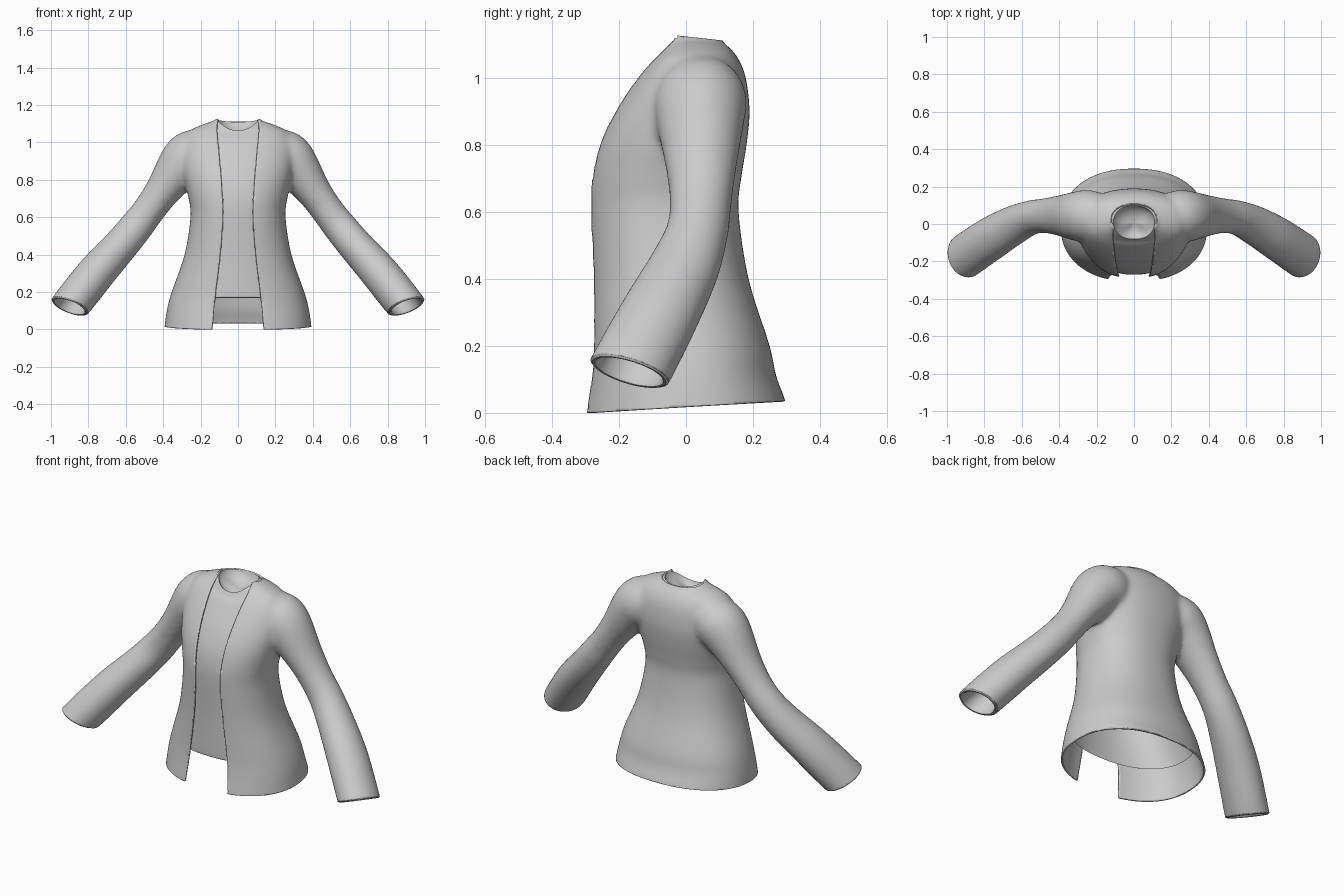
import bpy, bmesh, math
from mathutils import Vector

if "Cube" in bpy.data.objects:
    bpy.data.objects.remove(bpy.data.objects["Cube"])

cloth = bpy.data.materials.new("light_grey_cloth")
cloth.diffuse_color = (0.6, 0.6, 0.6, 1)
cloth.use_nodes = True
cloth.node_tree.nodes["Principled BSDF"].inputs["Base Color"].default_value = cloth.diffuse_color

N = 2.25  # squareness of the torso sections

# z front, z side, z back, half width, y front, y back, half opening
TORSO = [
    (0.00, 0.022, 0.035, 0.392, -0.309, 0.297, 0.140),
    (0.10, 0.11, 0.11, 0.379, -0.293, 0.269, 0.130),
    (0.20, 0.20, 0.20, 0.355, -0.285, 0.250, 0.120),
    (0.40, 0.40, 0.40, 0.286, -0.284, 0.187, 0.096),
    (0.60, 0.60, 0.60, 0.254, -0.291, 0.157, 0.081),
    (0.70, 0.70, 0.70, 0.264, -0.287, 0.165, 0.084),
    (0.79, 0.79, 0.80, 0.285, -0.267, 0.181, 0.089),
    (0.88, 0.88, 0.90, 0.303, -0.228, 0.190, 0.096),
    (0.97, 0.98, 1.00, 0.303, -0.172, 0.179, 0.104),
    (1.02, 1.060, 1.057, 0.260, -0.132, 0.157, 0.108),
    (1.045, 1.096, 1.09, 0.190, -0.108, 0.131, 0.110),
    (1.064, 1.124, 1.113, 0.117, -0.088, 0.106, 0.112),
]

# centre x, y, z, radius across, radius front to back
SLEEVE = [
    (0.16, 0.045, 0.96, 0.105, 0.115),
    (0.225, 0.044, 0.938, 0.135, 0.136),
    (0.288, 0.042, 0.895, 0.133, 0.136),
    (0.40, 0.045, 0.745, 0.096, 0.108),
    (0.475, 0.044, 0.64, 0.087, 0.094),
    (0.55, 0.034, 0.542, 0.091, 0.093),
    (0.64, -0.005, 0.435, 0.095, 0.106),
    (0.76, -0.075, 0.30, 0.103, 0.118),
    (0.898, -0.168, 0.126, 0.106, 0.124),
]
CUFF_DIR = Vector((0.4, -0.32, -1)).normalized()
HEM_TILT, NECK_TILT = 0.06, -0.11


def smooth_rows(rows, steps):
    """Catmull-Rom interpolation of a list of stations."""
    out = []
    for i in range(len(rows) - 1):
        a, b = rows[max(i - 1, 0)], rows[i]
        c, d = rows[i + 1], rows[min(i + 2, len(rows) - 1)]
        for s in range(steps):
            t = s / steps
            out.append(tuple(
                0.5 * (2*q + (r - p)*t + (2*p - 5*q + 4*r - u)*t*t + (3*q - p - 3*r + u)*t**3)
                for p, q, r, u in zip(a, b, c, d)))
    out.append(rows[-1])
    return out


def spow(v, e):
    return math.copysign(abs(v) ** e, v)


def torso_ring(row, n):
    zf, zs, zb, a, yf, yb, _ = row
    ring = []
    for j in range(n):
        s, c = math.sin(2 * math.pi * j / n), math.cos(2 * math.pi * j / n)
        z = zs + ((zf if c > 0 else zb) - zs) * c * c
        ring.append((a * spow(s, 2/N), (yf + yb)/2 - (yb - yf)/2 * spow(c, 2/N), z))
    return ring


def activate(ob):
    bpy.ops.object.select_all(action='DESELECT')
    ob.select_set(True)
    bpy.context.view_layer.objects.active = ob


def loft(name, rings, cap_first=False, cap_last=False):
    n, verts, faces = len(rings[0]), [p for r in rings for p in r], []
    for i in range(len(rings) - 1):
        for j in range(n):
            k = (j + 1) % n
            faces.append((i*n + j, i*n + k, (i + 1)*n + k, (i + 1)*n + j))
    if cap_first:
        faces.append(tuple(reversed(range(n))))
    if cap_last:
        faces.append(tuple(range((len(rings) - 1)*n, len(rings)*n)))
    me = bpy.data.meshes.new(name)
    me.from_pydata(verts, [], faces)
    me.materials.append(cloth)
    ob = bpy.data.objects.new(name, me)
    bpy.context.collection.objects.link(ob)
    activate(ob)
    bpy.ops.object.shade_smooth_by_angle(angle=math.radians(40))
    return ob


def tube(name, stations, side, cap_first=True):
    rings = []
    for c, t, ru, rv in stations:
        v = Vector((0, 1, 0))
        v = (v - t * v.dot(t)).normalized()
        u = v.cross(t)
        ring = []
        for j in range(40):
            ang = side * 2 * math.pi * j / 40
            p = c + u * (ru * math.cos(ang)) + v * (rv * math.sin(ang))
            ring.append((p.x * side, p.y, p.z))
        rings.append(ring)
    return loft(name, rings, cap_first, True)


# Sleeve stations, their end turning to the slanted cuff
arm = []
rows = smooth_rows(SLEEVE, 6)
cen = [Vector(r[:3]) for r in rows]
for i, r in enumerate(rows):
    t = (cen[min(i + 1, len(cen) - 1)] - cen[max(i - 1, 0)]).normalized()
    t = t.lerp(CUFF_DIR, max(0, (i - len(rows) + 6) / 5)).normalized()
    arm.append((cen[i], t, r[3], r[4]))
axis = (cen[-1] - cen[-4]).normalized()
cuff, _, cuff_u, cuff_v = arm[-1]
overrun = [(cuff + axis * 0.04, CUFF_DIR, cuff_u, cuff_v)]
lip = [(cuff + axis * d, CUFF_DIR, cuff_u - cut, cuff_v - cut) for d, cut in
       ((-0.012, 0.006), (0.001, 0.004), (0.006, 0.009), (0.005, 0.017),
        (-0.006, 0.024), (-0.10, 0.028), (-0.2, 0.034))]

# Jacket: solid torso and sleeves fused into one smooth skin
below = (-0.07, -0.06, -0.06, 0.402, -0.318, 0.315, 0.14)
above = (1.11, 1.17, 1.16, 0.114, -0.086, 0.104, 0.112)
jacket = loft("jacket", [torso_ring(r, 96) for r in smooth_rows([below] + TORSO + [above], 6)],
              True, True)
parts = [tube("sleeve", arm + overrun, s) for s in (1, -1)]
activate(jacket)
for p in parts:
    p.select_set(True)
bpy.ops.object.join()
mod = jacket.modifiers.new("fuse", 'REMESH')
mod.mode, mod.voxel_size = 'VOXEL', 0.0105
bpy.ops.object.modifier_apply(modifier="fuse")
mod = jacket.modifiers.new("soften", 'SMOOTH')
mod.factor, mod.iterations = 0.5, 22
bpy.ops.object.modifier_apply(modifier="soften")

# Cut the hem, neck and cuffs, then open the front between the lapels
LAPEL = smooth_rows(TORSO, 6)


def opening(z):
    for a, b in zip(LAPEL, LAPEL[1:]):
        if z < b[0]:
            f = max(0, (z - a[0]) / (b[0] - a[0]))
            return a[6] + (b[6] - a[6]) * f
    return LAPEL[-1][6]


bm = bmesh.new()
bm.from_mesh(jacket.data)


def slice_off(co, no, keep):
    faces = [f for f in bm.faces if keep(f.calc_center_median())]
    geom = faces + list({e for f in faces for e in f.edges}) + list({v for f in faces for v in f.verts})
    bmesh.ops.bisect_plane(bm, geom=geom, plane_co=co, plane_no=no, clear_outer=True)


slice_off((0, 0, 0.018), (0, HEM_TILT, -1), lambda c: abs(c.x) < 0.45 and c.z < 0.2)
slice_off((0, 0, 1.124), (0, -NECK_TILT, 1), lambda c: c.z > 0.9)
for s in (1, -1):
    slice_off((cuff.x * s, cuff.y, cuff.z), (CUFF_DIR.x * s, CUFF_DIR.y, CUFF_DIR.z),
              lambda c: c.x * s > 0.6)
gone = []
for f in bm.faces:
    c = f.calc_center_median()
    if c.y < 0 and abs(c.x) < opening(c.z):
        gone.append(f)
bmesh.ops.delete(bm, geom=gone, context='FACES')
for v in bm.verts:
    w = opening(v.co.z)
    if v.is_boundary and v.co.y < 0 and abs(v.co.x) < w + 0.012:
        v.co.x = math.copysign(w, v.co.x)
bm.to_mesh(jacket.data)
bm.free()
if not jacket.data.materials:
    jacket.data.materials.append(cloth)
bpy.ops.object.shade_smooth_by_angle(angle=math.radians(40))
sol = jacket.modifiers.new("cloth_thickness", 'SOLIDIFY')
sol.thickness, sol.offset = 0.009, -1

# Rolled cuff edges with the hollow sleeve ends
for s, side_name in ((1, "right"), (-1, "left")):
    tube(side_name + "_cuff", lip, s, False)

# Undershirt just inside the jacket, open at the hem and dished at the neck
inner = [(0.172, 0.172, 0.172, 0.342, -0.264, 0.236, 0.12)]
for zf, zs, zb, a, yf, yb, w in TORSO[2:]:
    k = 0.02 if zs < 1.0 else 0.014 if zs < 1.1 else 0.007
    inner.append((zf, zs - k/2, zb - k/2, a - k, yf + k, yb - k, w))
rings = [torso_ring(r, 64) for r in smooth_rows(inner, 4)]
rim = rings[-1]
mid = sum((Vector(p) for p in rim), Vector()) / len(rim)
for scale, drop in ((0.96, 0.012), (0.85, 0.028), (0.6, 0.045), (0.3, 0.055), (0.08, 0.058)):
    rings.append([(mid.x + (x - mid.x)*scale, mid.y + (y - mid.y)*scale,
                   mid.z + (z - mid.z)*scale - drop) for x, y, z in rim])
loft("undershirt", rings, False, True)
